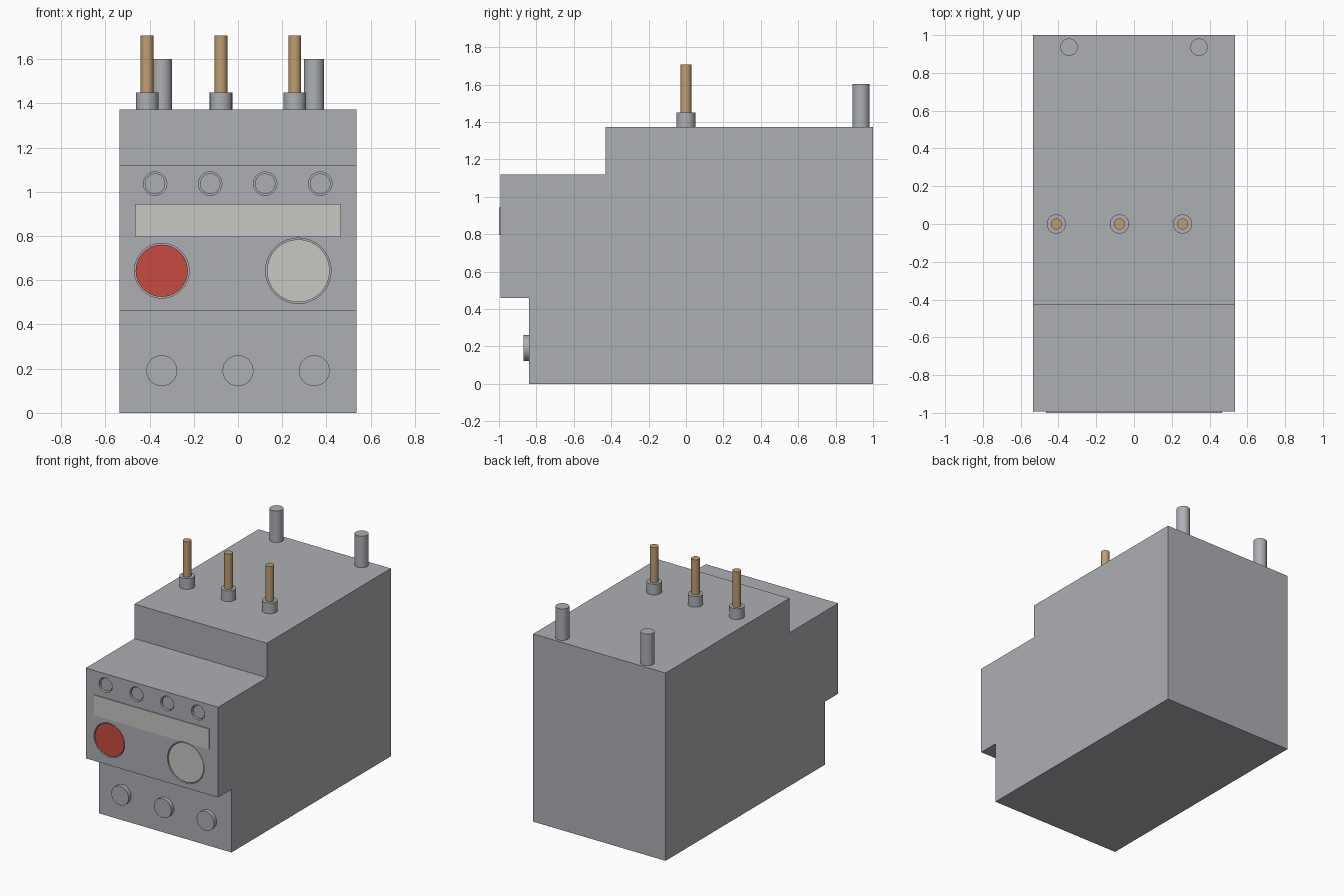
import bpy
import bmesh
from math import radians
from mathutils import Matrix

cube = bpy.data.objects.get("Cube")
if cube:
    bpy.data.objects.remove(cube, do_unlink=True)


def material(name, rgb):
    m = bpy.data.materials.new(name)
    m.use_nodes = True
    m.diffuse_color = (*rgb, 1)
    m.node_tree.nodes["Principled BSDF"].inputs["Base Color"].default_value = (*rgb, 1)
    return m


GREY = material("housing grey", (0.413, 0.43, 0.456))
RED = material("button red", (0.57, 0.07, 0.053))
CREAM = material("label cream", (0.578, 0.571, 0.55))
BRASS = material("contact brass", (0.53, 0.34, 0.165))


def finish(name, bm, mat):
    bmesh.ops.recalc_face_normals(bm, faces=bm.faces)
    mesh = bpy.data.meshes.new(name)
    bm.to_mesh(mesh)
    bm.free()
    mesh.materials.append(mat)
    obj = bpy.data.objects.new(name, mesh)
    bpy.context.collection.objects.link(obj)
    return obj


def cylinder(name, centre, radius, length, mat, forward=False, sides=32):
    """Upright cylinder, or one lying along y when forward is set."""
    bm = bmesh.new()
    turn = Matrix.Rotation(radians(90 if forward else 0), 4, "X")
    bmesh.ops.create_cone(bm, cap_ends=True, segments=sides, radius1=radius,
                          radius2=radius, depth=length,
                          matrix=Matrix.Translation(centre) @ turn)
    obj = finish(name, bm, mat)
    bpy.ops.object.select_all(action="DESELECT")
    obj.select_set(True)
    bpy.context.view_layer.objects.active = obj
    bpy.ops.object.shade_smooth_by_angle(angle=radians(35))
    return obj


def post(name, x, y, bottom, top, radius, mat, sides=24):
    cylinder(name, (x, y, (bottom + top) / 2), radius, top - bottom, mat, sides=sides)


# Stepped housing extruded across its width
HALF, FRONT, TOP = 0.535, -0.993, 1.372
profile = [(-0.84, 0), (1, 0), (1, TOP), (-0.43, TOP), (-0.43, 1.12),
           (FRONT, 1.12), (FRONT, 0.46), (-0.84, 0.46)]
bm = bmesh.new()
side = bm.faces.new([bm.verts.new((-HALF, y, z)) for y, z in profile])
extruded = bmesh.ops.extrude_face_region(bm, geom=[side])["geom"]
bmesh.ops.translate(bm, vec=(2 * HALF, 0, 0),
                    verts=[v for v in extruded if isinstance(v, bmesh.types.BMVert)])
housing = finish("housing", bm, GREY)


def recessed(name, x, z, hole, radius, sink, mat):
    """Cut a round pocket in the front and seat a disc inside it."""
    depth = 0.03
    cutter = cylinder(name + "_cutter", (x, FRONT, z), hole, 2 * depth, GREY, True)
    cutter.hide_render = True
    cut = housing.modifiers.new(name, "BOOLEAN")
    cut.operation = "DIFFERENCE"
    cut.solver = "EXACT"
    cut.object = cutter
    bpy.context.view_layer.objects.active = housing
    bpy.ops.object.modifier_apply(modifier=cut.name)
    bpy.data.objects.remove(cutter, do_unlink=True)
    cylinder(name, (x, FRONT + (sink + depth) / 2, z), radius, depth - sink, mat, True)


# Front controls
recessed("stop_button", -0.345, 0.643, 0.124, 0.118, 0.004, RED)
recessed("setting_dial", 0.273, 0.643, 0.148, 0.142, 0.004, CREAM)
for i in range(4):
    recessed(f"small_screw_{i + 1}", -0.375 + 0.249 * i, 1.037, 0.053, 0.046, 0.01, GREY)

# Label strip
bm = bmesh.new()
bmesh.ops.create_cube(bm, size=1, matrix=Matrix.Translation((0, -0.996, 0.87))
                      @ Matrix.Diagonal((0.93, 0.008, 0.148, 1)))
finish("label_strip", bm, CREAM)

# Lower terminal screws
for i in (-1, 0, 1):
    cylinder(f"terminal_screw_{i + 2}", (0.345 * i, -0.85, 0.191), 0.07, 0.04, GREY, True)

# Contact pins with collars
for i in range(3):
    x = -0.411 + 0.334 * i
    post(f"pin_collar_{i + 1}", x, 0, TOP - 0.01, 1.45, 0.051, GREY)
    post(f"contact_pin_{i + 1}", x, 0, 1.44, 1.708, 0.029, BRASS)

# Rear mounting posts
for label, x in (("right", -0.344), ("left", 0.344)):
    post(f"{label}_rear_post", x, 0.936, TOP - 0.01, 1.602, 0.046, GREY)
